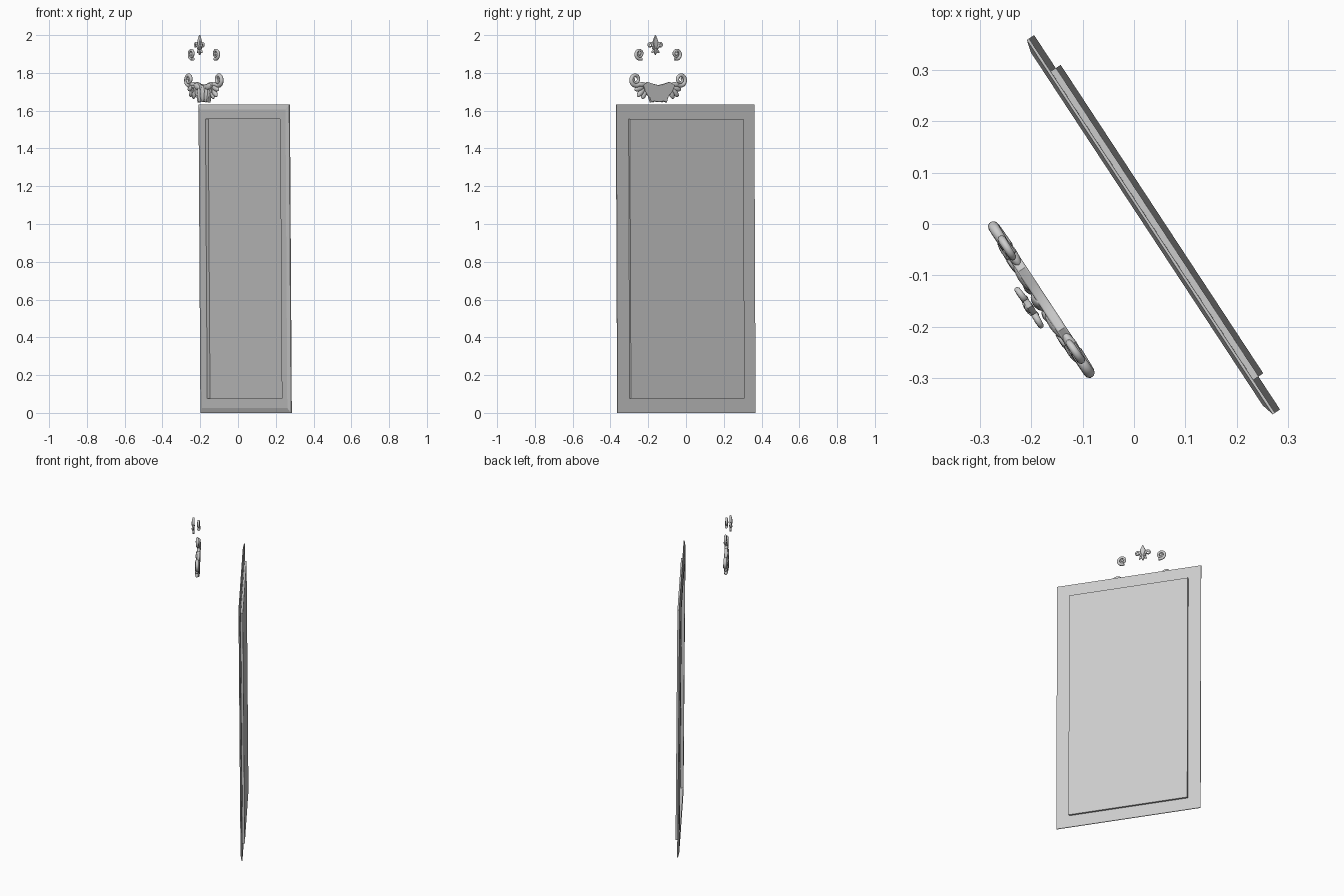
import bpy, bmesh, math
from mathutils import Matrix, Vector

if "Cube" in bpy.data.objects:
    bpy.data.objects.remove(bpy.data.objects["Cube"])

grey = bpy.data.materials.new("plain_grey")
grey.use_nodes = True
grey.diffuse_color = (0.6, 0.6, 0.6, 1)
grey.node_tree.nodes["Principled BSDF"].inputs["Base Color"].default_value = (0.6, 0.6, 0.6, 1)

TURN = math.radians(-56.7)


def place(x, y):
    return Matrix.Translation((x, y, 0)) @ Matrix.Rotation(TURN, 4, "Z")


FRAME = place(0.04, 0)
CREST = place(-0.18, -0.147)
FINIAL = place(-0.203, -0.162)


def add(name, mesh, matrix, smooth=True):
    mesh.materials.clear()
    mesh.materials.append(grey)
    mesh.transform(matrix)
    for p in mesh.polygons:
        p.use_smooth = smooth
    if smooth:
        mesh.set_sharp_from_angle(angle=math.radians(40))
    obj = bpy.data.objects.new(name, mesh)
    bpy.context.scene.collection.objects.link(obj)
    return obj


def from_curve(name, curve, matrix):
    # turn a curve into a mesh part
    tmp = bpy.data.objects.new("tmp", curve)
    bpy.context.scene.collection.objects.link(tmp)
    dg = bpy.context.evaluated_depsgraph_get()
    mesh = bpy.data.meshes.new_from_object(tmp.evaluated_get(dg))
    bpy.data.objects.remove(tmp)
    return add(name, mesh, matrix)


def tube(name, points, radii, thick, matrix):
    c = bpy.data.curves.new(name, "CURVE")
    c.dimensions = "3D"
    c.bevel_depth = thick
    c.bevel_resolution = 3
    c.use_fill_caps = True
    s = c.splines.new("POLY")
    s.points.add(len(points) - 1)
    for p, co, r in zip(s.points, points, radii):
        p.co = (*co, 1)
        p.radius = r
    return from_curve(name, c, matrix)


def scroll(name, side, cx, cz, r0, r1, start, turns, thick, matrix, y=0.0, n=36):
    pts, radii = [], []
    for i in range(n + 1):
        t = i / n
        a = math.radians(start + 360 * turns * t)
        r = r0 + (r1 - r0) * t
        pts.append((side * (cx + r * math.cos(a)), y - 0.004 * t, cz + r * math.sin(a)))
        radii.append(1 - 0.45 * t)
    return tube(name, pts, radii, thick, matrix)


def plate(name, half, depth, bevel, matrix):
    # symmetric outline, given from top to bottom on one side
    outline = half + [(-x, z) for x, z in reversed(half) if x > 0]
    c = bpy.data.curves.new(name, "CURVE")
    c.dimensions = "2D"
    c.fill_mode = "BOTH"
    c.extrude = depth
    c.bevel_depth = bevel
    c.offset = -bevel
    c.bevel_resolution = 2
    s = c.splines.new("POLY")
    s.points.add(len(outline) - 1)
    for p, (x, z) in zip(s.points, outline):
        p.co = (x, z, 0, 1)
    s.use_cyclic_u = True
    return from_curve(name, c, matrix @ Matrix.Rotation(math.pi / 2, 4, "X"))


def lobe(name, x, y, z, sx, sy, sz, lean, matrix):
    bm = bmesh.new()
    bmesh.ops.create_uvsphere(bm, u_segments=16, v_segments=10, radius=1)
    mesh = bpy.data.meshes.new(name)
    bm.to_mesh(mesh)
    bm.free()
    local = (Matrix.Translation((x, y, z)) @ Matrix.Rotation(math.radians(lean), 4, "Y")
             @ Matrix.Diagonal((sx, sy, sz, 1)))
    return add(name, mesh, matrix @ local)


# framed panel: nested rectangles from the back panel round to the recess
W, H = 0.437, 1.632
rings = [(0.077, 0.012), (0.077, 0), (0, 0), (0, -0.005),
         (0.025, -0.012), (0.077, -0.012), (0.077, 0.006)]
bm = bmesh.new()
loops = []
for inset, y in rings:
    w, lo, hi = W - inset, inset, H - inset
    loops.append([bm.verts.new((x, y + 0.006 - 0.012 * z / H, z))
                  for x, z in ((-w, lo), (w, lo), (w, hi), (-w, hi))])
for a, b in zip(loops, loops[1:]):
    for i in range(4):
        j = (i + 1) % 4
        bm.faces.new((a[i], a[j], b[j], b[i]))
bm.faces.new(loops[0])
bm.faces.new(loops[-1])
bmesh.ops.recalc_face_normals(bm, faces=bm.faces)
mesh = bpy.data.meshes.new("framed_panel")
bm.to_mesh(mesh)
bm.free()
add("framed_panel", mesh, FRAME, smooth=False)

# lower crest: draped body with flutes
plate("crest_body", [(0, 1.735), (0.035, 1.742), (0.07, 1.752), (0.1, 1.735), (0.085, 1.7),
                     (0.06, 1.675), (0.05, 1.643), (0.03, 1.65), (0.0, 1.645)], 0.006, 0.004, CREST)
lobe("crest_centre_flute", 0, -0.008, 1.69, 0.02, 0.012, 0.045, 0, CREST)
for side, word in ((-1, "right"), (1, "left")):
    lobe(word + "_crest_flute", side * 0.033, -0.007, 1.685, 0.015, 0.011, 0.042, side * 8, CREST)
    lobe(word + "_crest_brow", side * 0.055, -0.006, 1.727, 0.032, 0.011, 0.017, -side * 15, CREST)
    # side leaves
    for i, (x, z, length, lean) in enumerate(((0.086, 1.69, 0.03, -25), (0.107, 1.697, 0.032, -45),
                                             (0.118, 1.718, 0.03, -75))):
        lobe(f"{word}_crest_leaf_{i + 1}", side * x, -0.004, z, 0.015, 0.012, length, side * lean, CREST)
    scroll(word + "_leaf_curl", side, 0.09, 1.712, 0.017, 0.006, 60, 1.2, 0.006, CREST, -0.01)
    # big horn scrolls
    scroll(word + "_crest_horn", side, 0.143, 1.764, 0.033, 0.009, -130, 1.5, 0.012, CREST)
    lobe(word + "_horn_root", side * 0.107, 0, 1.738, 0.03, 0.011, 0.013, side * 5, CREST)
    # small floating scrolls
    scroll(word + "_small_scroll", side, 0.117, 1.9, 0.028, 0.007, -115, 1.5, 0.009, CREST)
    lobe(word + "_small_scroll_eye", side * 0.117, -0.003, 1.9, 0.009, 0.009, 0.009, 0, CREST)

# three-petal finial
plate("finial_petal", [(0, 2.0), (0.009, 1.982), (0.016, 1.965), (0.014, 1.95), (0.007, 1.935),
                       (0.007, 1.92), (0.009, 1.91), (0, 1.895)], 0.003, 0.003, FINIAL)
lobe("finial_ridge", 0, -0.004, 1.962, 0.01, 0.007, 0.03, 0, FINIAL)
lobe("finial_band", 0, -0.002, 1.929, 0.021, 0.009, 0.006, 0, FINIAL)
for side, word in ((-1, "right"), (1, "left")):
    scroll(word + "_finial_curl", side, 0.032, 1.946, 0.015, 0.007, 215, -0.95, 0.0075, FINIAL, n=24)
    tube(word + "_finial_stem", [(side * 0.005, 0, 1.925), (side * 0.012, 0, 1.934),
                                 (side * 0.02, 0, 1.945)], [0.7, 0.9, 1], 0.0065, FINIAL)
    lobe(word + "_finial_foot", side * 0.015, 0, 1.915, 0.006, 0.006, 0.013, -side * 40, FINIAL)
